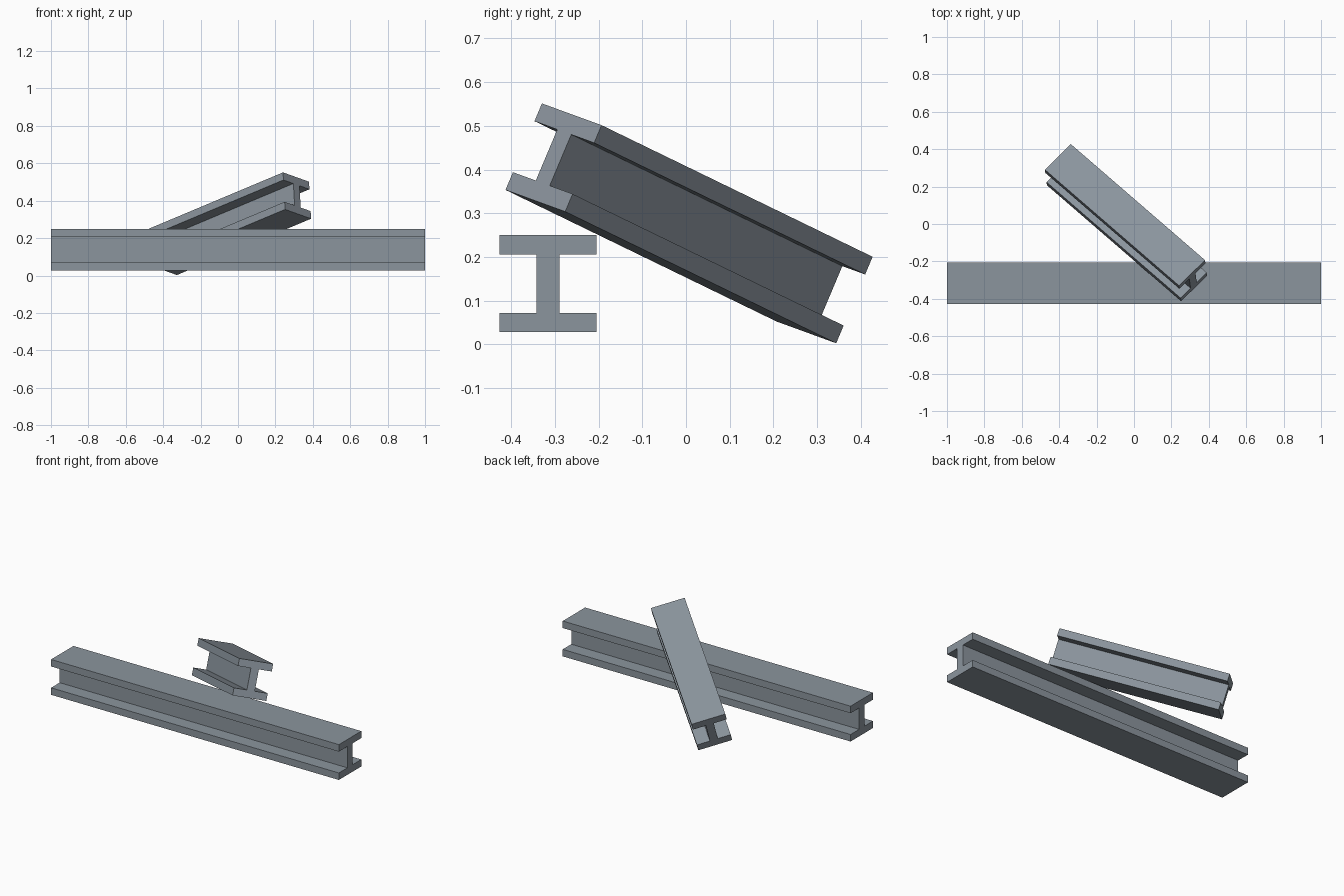
import bpy
import bmesh
from mathutils import Matrix, Vector

cube = bpy.data.objects.get("Cube")
if cube:
    bpy.data.objects.remove(cube, do_unlink=True)

# Single painted steel colour
steel = bpy.data.materials.new("blue_grey_steel")
steel.use_nodes = True
colour = (0.26, 0.30, 0.34, 1.0)
steel.diffuse_color = colour
steel.node_tree.nodes["Principled BSDF"].inputs["Base Color"].default_value = colour


def i_beam(name, length, width, height, flange, web, matrix):
    """I-section in the local YZ plane, extruded along local X."""
    w, h, t = width / 2, height / 2, web / 2
    f = h - flange
    # Right half of the outline, from bottom to top, then mirrored
    half = [(w, -h), (w, -f), (t, -f), (t, f), (w, f), (w, h)]
    outline = half + [(-y, z) for y, z in reversed(half)]
    bm = bmesh.new()
    end = bm.faces.new([bm.verts.new((-length / 2, y, z)) for y, z in outline])
    grown = bmesh.ops.extrude_face_region(bm, geom=[end], use_keep_orig=True)
    moved = [v for v in grown["geom"] if isinstance(v, bmesh.types.BMVert)]
    bmesh.ops.translate(bm, verts=moved, vec=(length, 0, 0))
    bmesh.ops.recalc_face_normals(bm, faces=bm.faces)
    mesh = bpy.data.meshes.new(name)
    bm.to_mesh(mesh)
    bm.free()
    mesh.materials.append(steel)
    obj = bpy.data.objects.new(name, mesh)
    obj.matrix_world = matrix
    bpy.context.collection.objects.link(obj)
    return obj


# Long beam lying level along X
i_beam("long_beam", 2.0, 0.222, 0.222, 0.044, 0.053,
       Matrix.Translation((0, -0.316, 0.139)))

# Short beam leaning across the long one
along = Vector((0.717, -0.62, 0.301)).normalized()
up = along.cross(Vector((0.139, 0.137, -0.05))).normalized()
across = up.cross(along)
lean = Matrix((along, across, up)).transposed().to_4x4()
i_beam("leaning_beam", 0.995, 0.201, 0.215, 0.044, 0.047,
       Matrix.Translation((-0.043, 0.007, 0.277)) @ lean)
